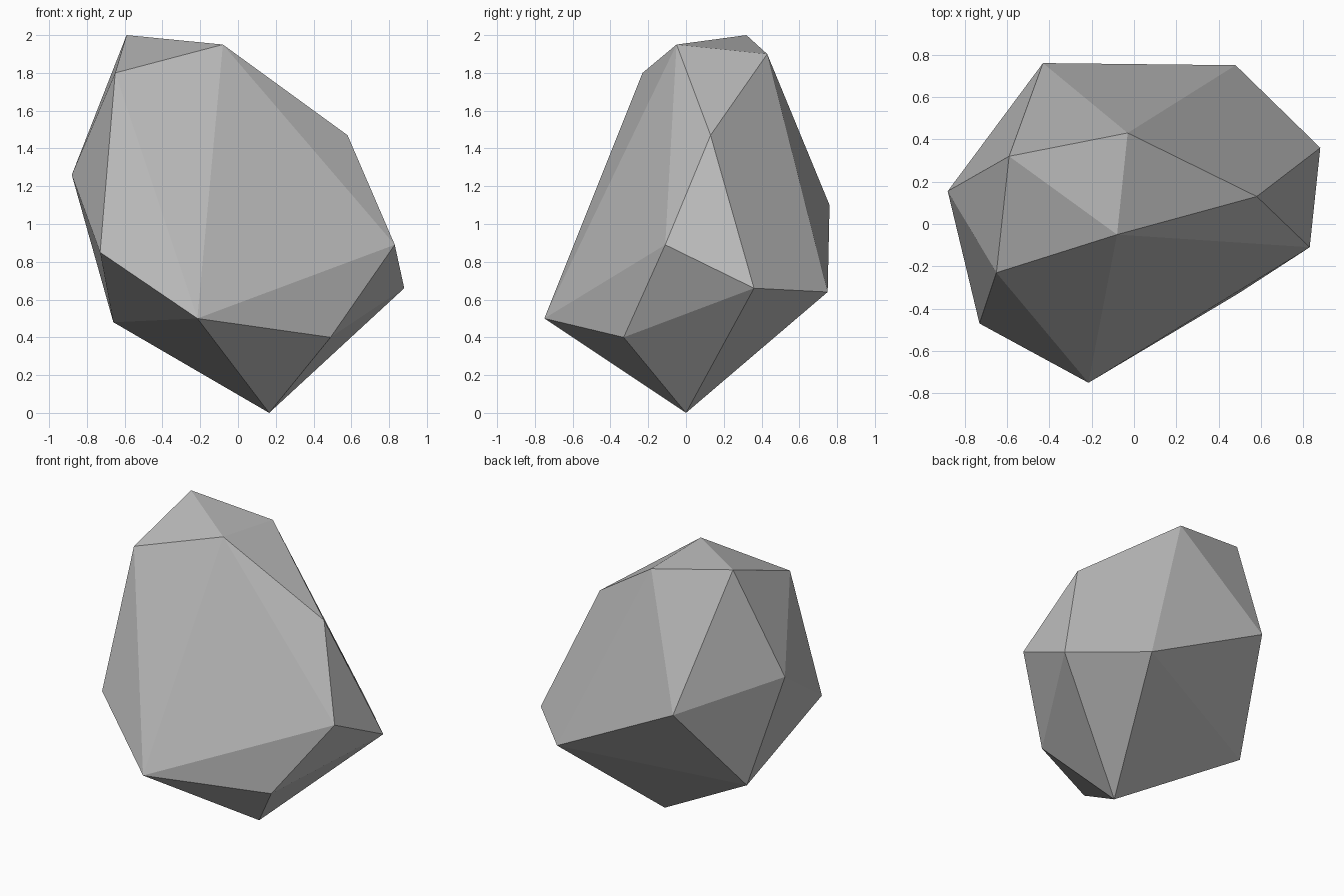
import bpy
import bmesh

# Remove the default cube
cube = bpy.data.objects.get("Cube")
if cube:
    bpy.data.objects.remove(cube, do_unlink=True)


def make_material(name, color):
    material = bpy.data.materials.new(name)
    material.use_nodes = True
    material.diffuse_color = color
    material.node_tree.nodes["Principled BSDF"].inputs["Base Color"].default_value = color
    return material


def make_faceted_stone(name, corners, material):
    """Wrap a flat-faced convex skin around the corner points."""
    bm = bmesh.new()
    for corner in corners:
        bm.verts.new(corner)
    bmesh.ops.convex_hull(bm, input=bm.verts[:])
    bmesh.ops.recalc_face_normals(bm, faces=bm.faces[:])
    for face in bm.faces:
        face.smooth = False
    mesh = bpy.data.meshes.new(name)
    bm.to_mesh(mesh)
    bm.free()
    mesh.materials.append(material)
    stone = bpy.data.objects.new(name, mesh)
    bpy.context.scene.collection.objects.link(stone)
    return stone


# Corners of the boulder, grouped by height
crown = [(-0.59, 0.32, 2.0), (-0.08, -0.05, 1.95), (-0.03, 0.43, 1.9), (-0.65, -0.23, 1.8)]
shoulder = [(0.58, 0.13, 1.47), (-0.88, 0.155, 1.26), (-0.43, 0.76, 1.1)]
belly = [(0.83, -0.11, 0.89), (-0.73, -0.47, 0.85), (0.88, 0.36, 0.66), (0.48, 0.75, 0.64)]
foot = [(-0.215, -0.75, 0.5), (-0.66, 0.265, 0.48), (0.49, -0.33, 0.4), (0.165, 0.0, 0.0)]

stone_grey = make_material("stone grey", (0.5, 0.5, 0.5, 1.0))
make_faceted_stone("boulder", crown + shoulder + belly + foot, stone_grey)
